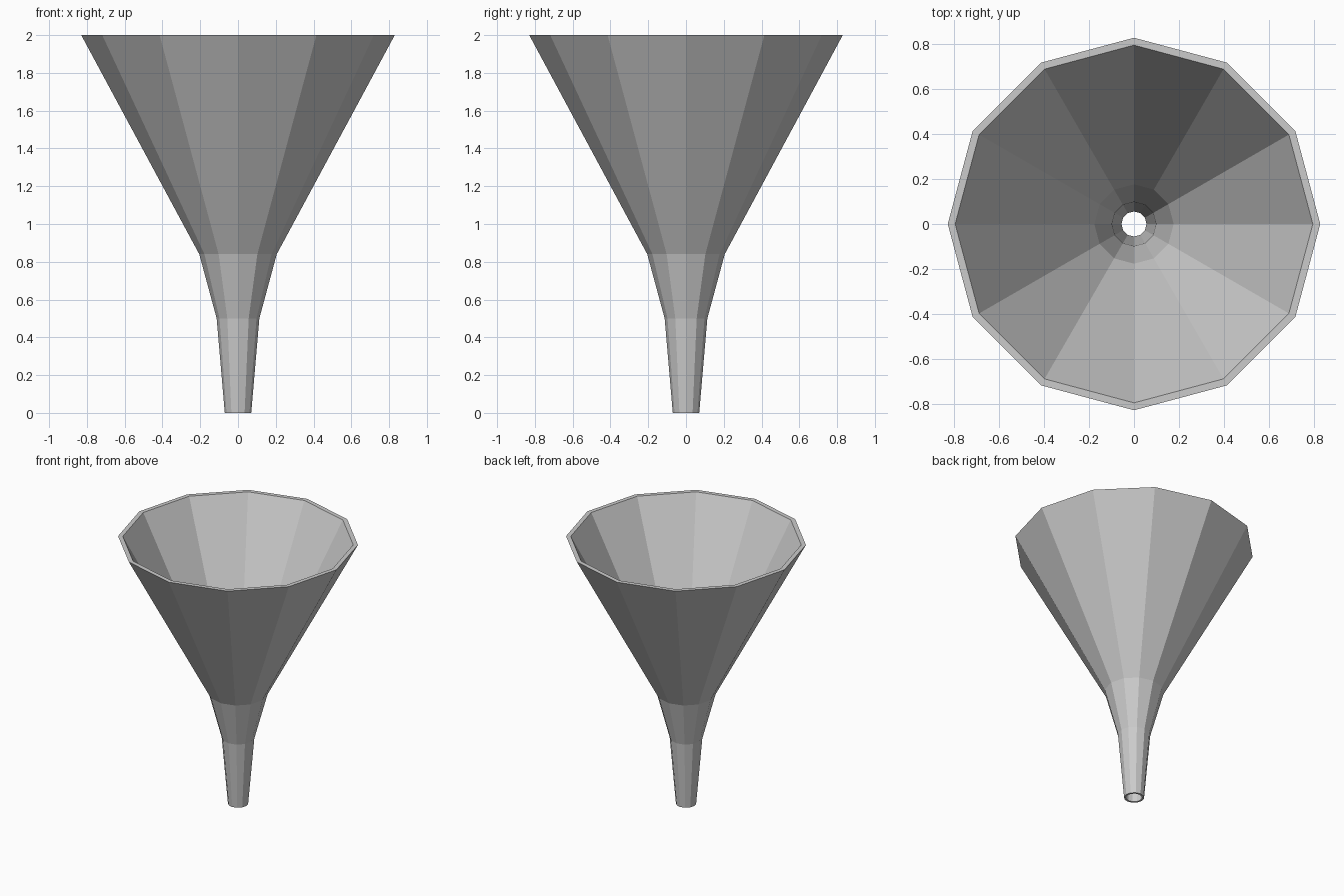
import bpy, bmesh
from math import cos, sin, tau

if "Cube" in bpy.data.objects:
    bpy.data.objects.remove(bpy.data.objects["Cube"])

SIDES = 12

# Closed wall cross-section (radius, height): up the outside, down the inside
PROFILE = [(0.07, 0.0), (0.113, 0.5), (0.205, 0.84), (0.83, 2.0),
           (0.797, 2.0), (0.177, 0.845), (0.099, 0.505), (0.056, 0.0)]


def lathe(name, profile, sides):
    """Revolve a closed profile around z with flat faces."""
    bm = bmesh.new()
    rings = [[bm.verts.new((r * cos(tau * i / sides), r * sin(tau * i / sides), z))
              for i in range(sides)] for r, z in profile]
    for k, low in enumerate(rings):
        high = rings[(k + 1) % len(rings)]
        for i in range(sides):
            j = (i + 1) % sides
            bm.faces.new((low[i], low[j], high[j], high[i]))
    bmesh.ops.recalc_face_normals(bm, faces=bm.faces)
    mesh = bpy.data.meshes.new(name)
    bm.to_mesh(mesh)
    bm.free()
    obj = bpy.data.objects.new(name, mesh)
    bpy.context.collection.objects.link(obj)
    return obj


# Funnel: cone, neck and open spout in one hollow wall
lathe("funnel", PROFILE, SIDES)
